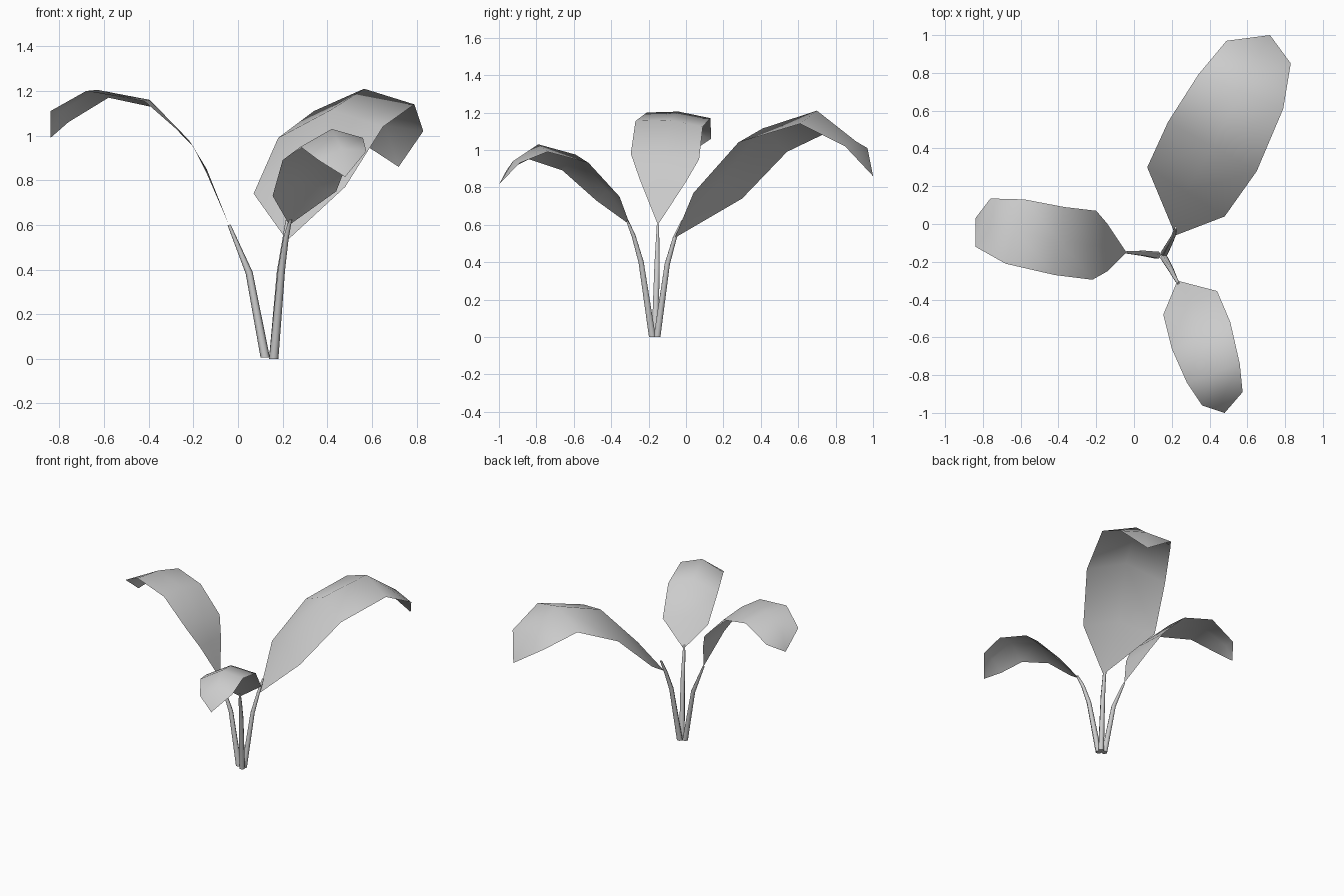
import bpy, bmesh
from mathutils import Vector

if "Cube" in bpy.data.objects:
    bpy.data.objects.remove(bpy.data.objects["Cube"])


def smooth(ob):
    for p in ob.data.polygons:
        p.use_smooth = True


def leaf(name, base, rows, tip):
    """Thin arched blade: each row is (left edge, right edge, midrib lift)."""
    bm = bmesh.new()
    b, t = bm.verts.new(base), bm.verts.new(tip)
    strips = []
    for l, r, lift in rows:
        mid = (Vector(l) + Vector(r)) / 2 + Vector((0, 0, lift))
        strips.append([bm.verts.new(p) for p in (l, mid, r)])
    for i in (0, 1):
        bm.faces.new((b, strips[0][i + 1], strips[0][i]))
        for a, c in zip(strips, strips[1:]):
            bm.faces.new((a[i], a[i + 1], c[i + 1], c[i]))
        bm.faces.new((strips[-1][i], strips[-1][i + 1], t))
    me = bpy.data.meshes.new(name)
    bm.to_mesh(me)
    bm.free()
    ob = bpy.data.objects.new(name, me)
    bpy.context.collection.objects.link(ob)
    smooth(ob)


def stem(name, path, radii, sides=6):
    """Tapered tube along a path, with horizontal-ish rings and capped ends."""
    pts = [Vector(p) for p in path]
    bm = bmesh.new()
    rings = []
    for i, (p, rad) in enumerate(zip(pts, radii)):
        d = (pts[min(i + 1, len(pts) - 1)] - pts[max(i - 1, 0)]).normalized()
        if i == 0:
            d = Vector((0, 0, 1))
        u = Vector((0, 1, 0)).cross(d).normalized()
        v = d.cross(u)
        ring = []
        for k in range(sides):
            c = Vector((rad, 0)).to_3d()
            ang = k * 6.283185 / sides
            from math import cos, sin
            ring.append(bm.verts.new(p + u * c.x * cos(ang) + v * c.x * sin(ang)))
        rings.append(ring)
    for a, c in zip(rings, rings[1:]):
        for k in range(sides):
            n = (k + 1) % sides
            bm.faces.new((a[k], a[n], c[n], c[k]))
    bm.faces.new(rings[0][::-1])
    bm.faces.new(rings[-1])
    me = bpy.data.meshes.new(name)
    bm.to_mesh(me)
    bm.free()
    ob = bpy.data.objects.new(name, me)
    bpy.context.collection.objects.link(ob)
    smooth(ob)
    bpy.ops.object.select_all(action='DESELECT')
    ob.select_set(True)
    bpy.context.view_layer.objects.active = ob
    bpy.ops.object.shade_smooth_by_angle(angle=1.1)


# Large leaf at the back right
leaf("back_leaf", (0.22, -0.06, 0.53), [
    ((0.07, 0.30, 0.74), (0.48, 0.04, 0.77), 0.06),
    ((0.18, 0.54, 0.99), (0.65, 0.28, 1.04), 0.10),
    ((0.34, 0.79, 1.11), (0.79, 0.61, 1.14), 0.085),
    ((0.49, 0.97, 1.01), (0.83, 0.85, 1.02), 0.03),
], (0.72, 1.0, 0.86))

# Rolled leaf on the left
leaf("left_leaf", (-0.04, -0.15, 0.60), [
    ((-0.14, -0.25, 0.85), (-0.14, 0.0, 0.83), 0.0),
    ((-0.22, -0.295, 0.98), (-0.20, 0.07, 0.95), 0.0),
    ((-0.42, -0.27, 1.155), (-0.37, 0.09, 1.125), 0.02),
    ((-0.68, -0.21, 1.20), (-0.58, 0.13, 1.17), 0.02),
    ((-0.84, -0.12, 1.11), (-0.76, 0.135, 1.06), 0.02),
], (-0.84, 0.03, 0.99))

# Small leaf at the front right
leaf("front_leaf", (0.23, -0.30, 0.60), [
    ((0.44, -0.355, 0.75), (0.155, -0.48, 0.73), 0.04),
    ((0.51, -0.52, 0.93), (0.20, -0.66, 0.89), 0.065),
    ((0.56, -0.74, 0.99), (0.28, -0.84, 0.95), 0.06),
    ((0.575, -0.89, 0.93), (0.36, -0.96, 0.89), 0.03),
], (0.48, -1.0, 0.815))

# Stems
stem("back_stem", [(0.16, -0.155, 0), (0.19, -0.10, 0.39),
                   (0.21, -0.06, 0.53), (0.22, -0.02, 0.62)],
     (0.021, 0.016, 0.012, 0.007))
stem("left_stem", [(0.122, -0.165, 0.005), (0.05, -0.155, 0.385),
                   (-0.04, -0.15, 0.60)],
     (0.021, 0.016, 0.007))
stem("front_stem", [(0.16, -0.18, 0), (0.195, -0.24, 0.40),
                    (0.215, -0.28, 0.54), (0.235, -0.315, 0.625)],
     (0.021, 0.016, 0.012, 0.007))
